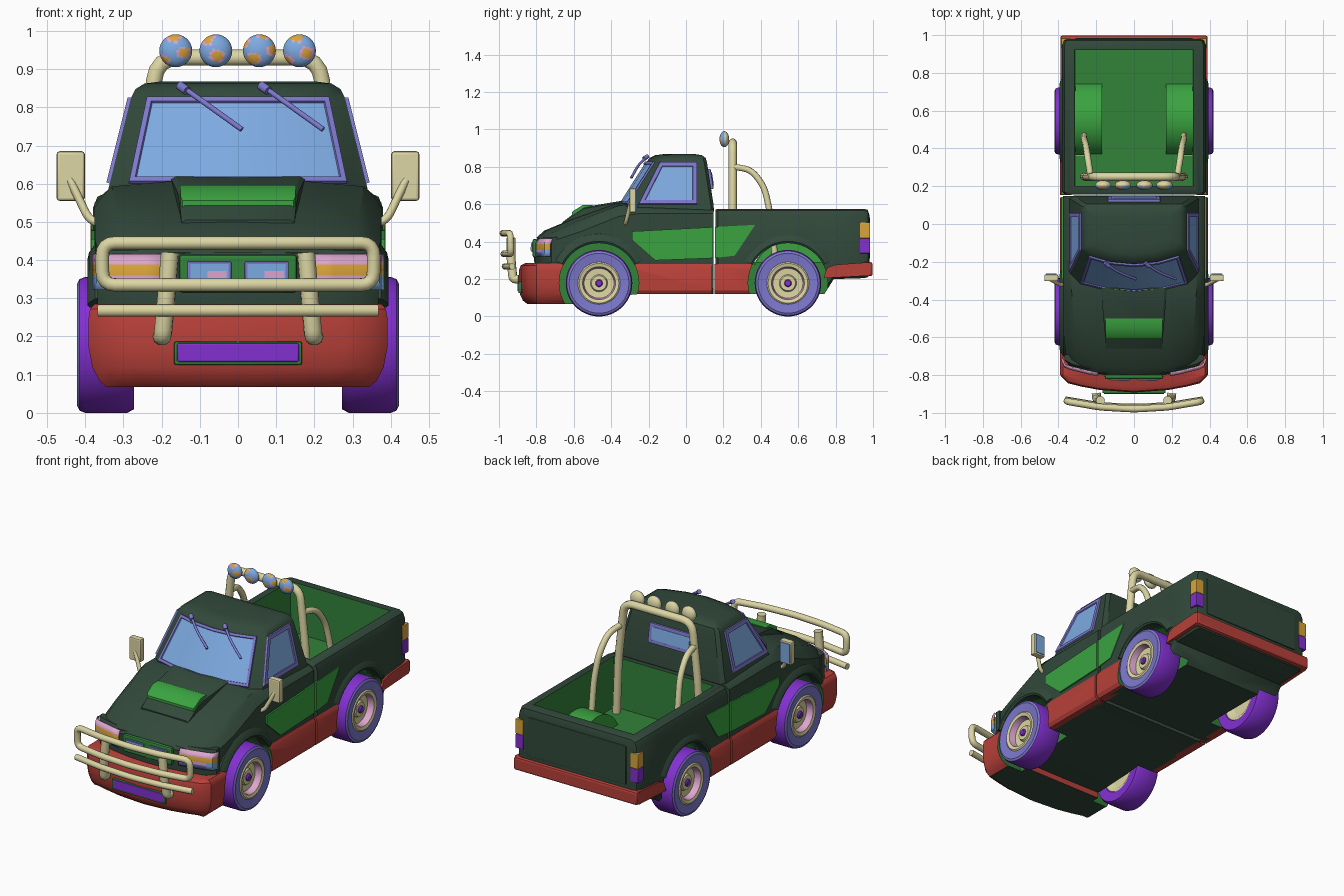
import bpy, bmesh, math
from mathutils import Vector as V

if "Cube" in bpy.data.objects:
    bpy.data.objects.remove(bpy.data.objects["Cube"])


def material(name, rgb):
    m = bpy.data.materials.new(name)
    m.diffuse_color = [((c / 255 + 0.055) / 1.055) ** 2.4 for c in rgb] + [1]
    m.use_nodes = True
    m.node_tree.nodes["Principled BSDF"].inputs["Base Color"].default_value = m.diffuse_color
    return m


DARK = material("dark_green", (50, 73, 59))
MID = material("mid_green", (50, 130, 58))
BRIGHT = material("bright_green", (58, 163, 64))
RED = material("red", (184, 64, 57))
CREAM = material("cream", (220, 214, 163))
PERI = material("periwinkle", (125, 120, 205))
PURPLE = material("purple", (130, 48, 208))
BLUE = material("glass_blue", (125, 170, 225))
PINK = material("pink", (220, 165, 205))
ORANGE = material("orange", (218, 165, 58))


def activate(ob):
    bpy.ops.object.select_all(action='DESELECT')
    ob.select_set(True)
    bpy.context.view_layer.objects.active = ob


def smooth(ob, deg=32):
    activate(ob)
    bpy.ops.object.shade_smooth_by_angle(angle=math.radians(deg))


def paint(ob, mats, rule):
    ob.data.materials.clear()
    for m in mats:
        ob.data.materials.append(m)
    for p in ob.data.polygons:
        p.material_index = rule(p)


def loft(name, rings, mat, cyclic=False, caps=True, wrap=True):
    """Skin a list of equal-length rings."""
    n, k = len(rings[0]), len(rings)
    bm = bmesh.new()
    vs = [[bm.verts.new(p) for p in r] for r in rings]
    for i in range(k if cyclic else k - 1):
        a, b = vs[i], vs[(i + 1) % k]
        for j in range(n if wrap else n - 1):
            bm.faces.new((a[j], a[(j + 1) % n], b[(j + 1) % n], b[j]))
    if caps and not cyclic:
        bm.faces.new(vs[0])
        bm.faces.new(vs[-1])
    bmesh.ops.recalc_face_normals(bm, faces=bm.faces)
    me = bpy.data.meshes.new(name)
    bm.to_mesh(me)
    bm.free()
    ob = bpy.data.objects.new(name, me)
    bpy.context.collection.objects.link(ob)
    me.materials.append(mat)
    smooth(ob)
    return ob


def sym(half):
    """Mirror a half ring across x = 0."""
    return half + [(-p[0],) + tuple(p[1:]) for p in reversed(half) if abs(p[0]) > 1e-6]


def box(name, c, s, mat, bevel=0.0):
    x, y, z = (d / 2 for d in s)
    rings = [[(c[0] + a * x, c[1] + b * y, c[2] + h * z) for a, b in ((-1, -1), (1, -1), (1, 1), (-1, 1))] for h in (-1, 1)]
    ob = loft(name, rings, mat)
    if bevel:
        m = ob.modifiers.new("bevel", 'BEVEL')
        m.width, m.segments = bevel, 2
        bpy.ops.object.modifier_apply(modifier="bevel")
        smooth(ob)
    return ob


def tube(name, pts, r, mat, cyclic=False, round_d=0.05):
    """Round bar along a path with rounded corners."""
    pts, out, n = [V(p) for p in pts], [], len(pts)
    for i, p in enumerate(pts):
        if not cyclic and i in (0, n - 1):
            out.append(p)
            continue
        a, b = pts[i - 1] - p, pts[(i + 1) % n] - p
        a = p + a.normalized() * min(round_d, a.length * 0.45)
        b = p + b.normalized() * min(round_d, b.length * 0.45)
        out += [a * (1 - t) ** 2 + p * 2 * t * (1 - t) + b * t * t for t in (0, .25, .5, .75, 1)]
    cu = bpy.data.curves.new(name, 'CURVE')
    cu.dimensions, cu.bevel_depth, cu.bevel_resolution, cu.use_fill_caps = '3D', r, 3, True
    sp = cu.splines.new('POLY')
    sp.points.add(len(out) - 1)
    for q, p in zip(sp.points, out):
        q.co = (*p, 1)
    sp.use_cyclic_u = cyclic
    cu.materials.append(mat)
    ob = bpy.data.objects.new(name, cu)
    bpy.context.collection.objects.link(ob)
    activate(ob)
    bpy.ops.object.convert(target='MESH')
    smooth(bpy.context.object, 50)


def arc(name, c, section, a0, a1, mat, side, n=24):
    """Sweep an (r, x) section around a wheel axis."""
    full = a1 - a0 >= 360
    rings = []
    for i in range(n if full else n + 1):
        a = math.radians(a0 + (a1 - a0) * i / n)
        rings.append([(side * x, c[0] + r * math.cos(a), c[1] + r * math.sin(a)) for r, x in section])
    return loft(name, rings, mat, cyclic=full)


AXLES = ((-0.465, 0.18), (0.545, 0.18))
ARCH = 0.213


def cut(ob, cutter):
    activate(ob)
    m = ob.modifiers.new("cut", 'BOOLEAN')
    m.operation, m.solver, m.object = 'DIFFERENCE', 'EXACT', cutter
    bpy.ops.object.modifier_apply(modifier="cut")
    bpy.data.objects.remove(cutter)


def cut_arches(ob, base, axles=AXLES, extra=None):
    for c in axles:
        for s in (1, -1):
            rings = [[(s * x, c[0] + ARCH * math.cos(i * math.pi / 20), c[1] + ARCH * math.sin(i * math.pi / 20))
                      for i in range(40)] for x in (0.25, 0.6)]
            cut(ob, loft("arch_cutter", rings, MID))
    vs = ob.data.vertices

    def rule(p):
        for c in axles:
            if all(math.hypot(vs[i].co.y - c[0], vs[i].co.z - c[1]) < ARCH + .003 and abs(vs[i].co.x) > .245 for i in p.vertices):
                if abs(p.center.x) < .252 or abs(p.normal.x) < .3:
                    return 1
        return extra(p) if extra else 0
    paint(ob, [base, MID, DARK], rule)
    smooth(ob)


# front body with hood
rings = []
for y, w, zb, zs, zt, wt in ((-.80, .33, .2, .37, .42, .27), (-.76, .36, .12, .405, .458, .30), (-.60, .374, .1, .45, .525, .315),
                             (-.36, .376, .11, .535, .607, .33), (-.25, .376, .12, .55, .602, .335), (.147, .376, .12, .55, .585, .34)):
    k = min(1, max(0, (-.45 - y) / .3)) * .4
    half = [(0, zb), (w - .03, zb), (w, zb + .03), (w, .3), (w, zs), ((w + wt) / 2 + .005, zs * .45 + zt * .55 - .012), (wt, zt - .014), (.17, zt), (0, zt)]
    rings.append(sym([(x, y + k * x * x, z) for x, z in half]))
cut_arches(loft("front_body", rings, DARK), DARK)


# curved nose, bumper
def plan(xs, front, bow, corner, back, z, sx=1.0):
    h = [(x * sx, front + bow * x * x, z) for x in xs] + [(corner[0] * sx, corner[1], z), (corner[0] * sx, back, z), (0, back, z)]
    return sym(h)


NX = (0, .12, .24, .33)
loft("nose", [plan(NX, f, .45, (.368, -.72), -.69, z) for z, f in ((.2, -.80), (.3, -.812), (.40, -.81), (.425, -.79))], DARK)
BX = (0, .18, .28, .35)
bump = [plan(BX, f, .4, (.391, -.80), -.6, z, s) for z, f, s in
        ((.068, -.85, .88), (.085, -.872, .93), (.12, -.888, .975), (.17, -.892, 1), (.25, -.892, 1), (.272, -.885, .99), (.285, -.86, .96))]
cut_arches(loft("front_bumper", bump, RED), RED, AXLES[:1], lambda p: 2 if p.normal.z < -.9 else 0)
box("bumper_vent_frame", (0, -.887, .156), (.335, .018, .062), MID, .006)
box("bumper_vent", (0, -.893, .158), (.32, .014, .05), PURPLE, .005)

# grille and headlights
box("grille_frame", (0, -.808, .365), (.31, .024, .1), MID, .01)
for s in (1, -1):
    box("grille_opening_frame", (s * .075, -.82, .37), (.115, .012, .052), PERI, .003)
    box("grille_lamp", (s * .075, -.825, .37), (.1, .008, .04), BLUE)
    box("grille_lamp_glint", (s * .075 + .02, -.829, .362), (.05, .004, .018), PINK)
    cols = [(.19, -.802), (.25, -.79), (.30, -.777), (.338, -.768), (.368, -.755), (.379, -.725)]
    lamp = loft("headlight", [[(s * x, y + (.012 if z > .41 else 0), z) for z in (.322, .345, .36, .388, .415)] for x, y in cols], PINK, caps=False, wrap=False)
    paint(lamp, [PINK, ORANGE, BLUE, PERI],
          lambda p: 0 if p.center.z > .388 else 2 if abs(p.center.x) > .35 and p.center.z < .36 else 1 if p.center.z > .36 else 0 if p.center.z > .345 else 3)
    m = lamp.modifiers.new("thick", 'SOLIDIFY')
    m.thickness, m.offset = .008, 0

# hood scoop
loft("hood_bulge", [[(-w, y, .5), (w, y, .5), (w, y, z - .008), (w - .012, y, z), (-w + .012, y, z), (-w, y, z - .008)]
                    for y, w, z in ((-.66, .148, .505), (-.60, .152, .55), (-.545, .158, .585), (-.34, .175, .619))], DARK)
loft("hood_scoop", [[(-w, y, .52), (w, y, .52), (w, y, z), (-w, y, z)]
                    for y, w, z in ((-.61, .145, .556), (-.60, .15, .566), (-.55, .152, .597), (-.50, .152, .597))], BRIGHT)

# cab with inset windows
rings = []
for z, w, yf, ya, yr in ((.56, .345, -.385, -.27, .15), (.6, .336, -.355, -.255, .147), (.825, .28, -.212, -.14, .112),
                         (.848, .268, -.195, -.125, .105), (.862, .245, -.165, -.10, .085), (.868, .2, -.12, -.07, .05)):
    rings.append(sym([(0, yf, z), (.45 * w, yf + .012, z), (.85 * w, yf + .045, z), (w, ya, z), (w, min(.06, yr - .025), z),
                      (w, yr - .015, z), (.93 * w, yr, z), (0, yr, z)]))
cab = loft("cab", rings, DARK)
for m in (PERI, BLUE):
    cab.data.materials.append(m)
bm = bmesh.new()
bm.from_mesh(cab.data)
band = [f for f in bm.faces if .65 < f.calc_center_median().z < .8]
groups = [[f for f in band if f.normal.y < -.4 and abs(f.calc_center_median().x) < .24]]
for s in (1, -1):
    groups.append([f for f in band if s * f.normal.x > .8 and -.15 < f.calc_center_median().y < .03])
for g, t in zip(groups, (.014, .02, .02)):
    r = bmesh.ops.inset_region(bm, faces=g, thickness=.002, depth=.009, use_even_offset=True, use_boundary=True)
    r2 = bmesh.ops.inset_region(bm, faces=g, thickness=t, depth=0, use_even_offset=True, use_boundary=True)
    r3 = bmesh.ops.inset_region(bm, faces=g, thickness=.002, depth=-.006, use_even_offset=True, use_boundary=True)
    for f in r['faces'] + r2['faces'] + r3['faces']:
        f.material_index = 1
    for f in g:
        f.material_index = 2
bm.to_mesh(cab.data)
bm.free()
smooth(cab)
for name, w, h, d, mat in (("rear_window_frame", .28, .11, .02, PERI), ("rear_window", .24, .075, .028, BLUE)):
    ob = box(name, (0, 0, 0), (w, d, h), mat, .006)
    ob.location, ob.rotation_euler = (0, .13, .735), (math.radians(9), 0, 0)

# wipers
for x in (-.145, .068):
    tube("wiper", [(x, -.212, .853), (x + .06, -.255, .81), (x + .155, -.292, .742)], .007, PERI)
    tube("wiper_pivot", [(x - .008, -.205, .857), (x + .012, -.225, .843)], .012, PERI)

# cargo bed
rings = []
for y, w, zb, zt in ((.157, .368, .13, .57), (.17, .38, .12, .576), (.74, .38, .12, .576), (.79, .38, .2, .576), (.95, .38, .205, .576), (.972, .37, .21, .57), (.98, .35, .22, .545)):
    rings.append([(x, y, z) for x, z in sym([(0, zb), (w - .02, zb), (w, zb + .02), (w, .3), (w, zt - .04), (w - .012, zt - .01), (w - .035, zt), (0, zt)])])
bed = loft("cargo_bed", rings, DARK)
cut(bed, loft("bed_cutter", [[(-x, .2, z), (x, .2, z), (x, .92, z), (-x, .92, z)] for x, z in ((.31, .29), (.318, .7))], MID))
cut_arches(bed, DARK, AXLES[1:], lambda p: 1 if abs(p.center.x) < .32 and .195 < p.center.y < .925 and .28 < p.center.z < .57 else 0)
box("tailgate_panel", (0, .978, .42), (.62, .014, .22), DARK, .005)

# rear bumper
box("rear_bumper", (0, .965, .253), (.78, .066, .075), RED, .012)

for s in (1, -1):
    loft("rear_bumper_side", [[(s * x, y, z) for y, z in ((.735, .205), (.98, .218), (.98, .29), (.80, .277), (.755, .262))] for x in (.35, .39)], RED)
    # tail lights
    box("tail_light_upper", (s * .361, .957, .46), (.05, .054, .085), ORANGE, .004)
    box("tail_light_lower", (s * .361, .957, .377), (.05, .054, .08), PURPLE, .004)
    # sills and door panels
    for y0, y1, ax in ((-.30, .14, AXLES[:1]), (.153, .40, AXLES[1:])):
        sill = loft("sill", [[(s * x, y, z) for y in (y0,) for x, z in ((.33, .12), (.378, .12), (.391, .14), (.391, .26), (.38, .28), (.33, .28))],
                             [(s * x, y1, z) for x, z in ((.33, .12), (.378, .12), (.391, .14), (.391, .26), (.38, .28), (.33, .28))]], RED)
        cut_arches(sill, RED, ax)
    for pts in (((-.29, .455), (.144, .478), (.144, .312), (-.165, .30), (-.29, .41)), ((.156, .479), (.37, .49), (.26, .325), (.156, .313))):
        loft("side_panel", [[(s * x, y, z) for y, z in pts] for x in (.37, .3845)], BRIGHT)
    # mirrors
    tube("mirror_arm", [(s * .365, -.325, .495), (s * .392, -.32, .51), (s * .44, -.295, .61)], .011, CREAM, round_d=.02)
    box("mirror", (s * .438, -.285, .62), (.074, .036, .13), CREAM, .008)
    box("mirror_glass", (s * .438, -.266, .62), (.058, .006, .11), BLUE)
    # bull bar uprights, roll bar braces
    tube("bull_bar_upright", [(s * .2, -.895, .2), (s * .197, -.925, .2), (s * .188, -.935, .30), (s * .178, -.935, .42)], .024, CREAM, round_d=.02)
    tube("roll_bar_brace", [(s * .23, .255, .80), (s * .245, .35, .785), (s * .255, .42, .69), (s * .265, .45, .55), (s * .265, .48, .29)], .017, CREAM)
    # wheel well in the bed
    arc("bed_wheel_well", (.555, .2), [(.199, .315), (.206, .315), (.206, .17), (.08, .17), (.08, .18), (.199, .18)], 22, 158, BRIGHT, s)
    # wheels and arch flares
    for c in AXLES:
        arc("arch_flare", c, [(.212, .33), (.212, .388), (.222, .394), (.24, .39), (.262, .374), (.262, .33)], 27, 153, DARK, s)
        tire = arc("tire", (c[0], .178), [(.1, .40), (.113, .414), (.16, .421), (.172, .415), (.178, .40), (.178, .29), (.168, .272), (.113, .276), (.1, .29)], 0, 360, PURPLE, s, 44)
        paint(tire, [PURPLE, PERI], lambda p: 1 if abs(p.center.x) > .402 and abs(p.normal.x) > .6 else 0)
        rim = arc("rim", (c[0], .178), [(.114, .39), (.114, .413), (.106, .419), (.088, .414), (.08, .378), (.046, .376), (.04, .388), (.004, .388), (.004, .30), (.07, .30), (.1, .28), (.114, .28)], 0, 360, CREAM, s, 40)
        paint(rim, [CREAM, PINK], lambda p: 1 if .38 < abs(p.center.x) < .412 and abs(p.normal.x) < .45 and
              .07 < math.hypot(p.center.y - c[0], p.center.z - .178) < .09 else 0)
        arc("hub", (c[0], .178), [(.001, .36), (.02, .36), (.02, .394), (.015, .4), (.001, .4)], 0, 360, PURPLE, s, 16)

# bull bar
xs = (-.355, -.18, 0, .18, .355)
bow = lambda x: -.98 + .32 * x * x
tube("bull_bar_loop", [(x, bow(x), .445) for x in xs] + [(x, bow(x) + .005, .335) for x in reversed(xs)], .018, CREAM, True, .035)
tube("bull_bar_lower", [(x * 1.03, bow(x) + .01, .268) for x in xs], .017, CREAM)

# roll bar and roof lamps
tube("roll_bar", [(-.262, .25, .29), (-.25, .25, .6), (-.213, .25, .93), (.213, .25, .93), (.25, .25, .6), (.262, .25, .29)], .022, CREAM, round_d=.06)
for x in (-.163, -.058, .056, .161):
    prof = [(a * math.pi / 14) for a in range(15)]
    rings = [[(x + .043 * max(math.sin(a), .01) * math.cos(t * math.pi / 14), .205 - .026 * math.cos(a),
               .948 + .043 * max(math.sin(a), .01) * math.sin(t * math.pi / 14)) for t in range(28)] for a in prof]
    lamp = loft("roof_lamp", rings, CREAM)

    def lens(p):
        if p.center.y > .207:
            return 0
        u, v = (p.center.x - x) / .043, (p.center.z - .948) / .043
        f = math.sin(4 * u + 2.5 * v + 20 * x) + math.sin(5 * v - 2 * u)
        return 3 if f < -1.0 else 2 if f < -.35 else 1
    paint(lamp, [CREAM, BLUE, PINK, ORANGE], lens)
